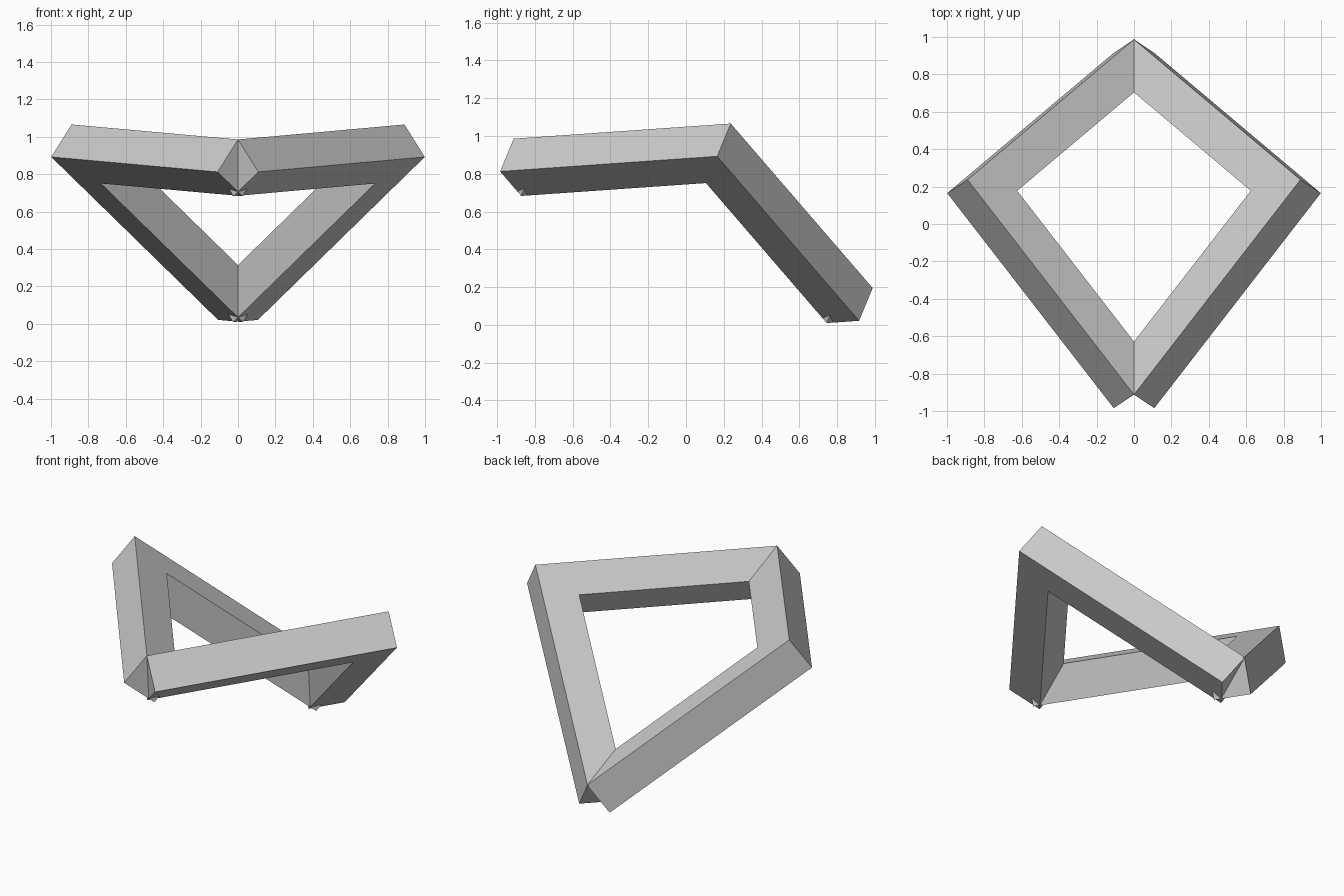
import bpy
from mathutils import Vector, Matrix

if "Cube" in bpy.data.objects:
    bpy.data.objects.remove(bpy.data.objects["Cube"])

LENGTH = 1.456   # outer edge of each beam
THICK = 0.217    # square section
CORNER = Vector((0.89, 0.237, 1.066))   # upper outer corner of the right elbow

# Perpendicular beam directions of the right half
front_dir = Vector((-0.611, -0.789, -0.055)).normalized()
back_dir = Vector((-0.611, 0.518, -0.598))
back_dir = (back_dir - front_dir * back_dir.dot(front_dir)).normalized()
down_dir = front_dir.cross(back_dir)
if down_dir.z > 0:
    down_dir = -down_dir


def beam(name, start, along, inward, length, side):
    """Square-ended box beam from its upper outer corner; side=-1 mirrors in x."""
    def place(a, i, d):
        p = start + along * a + inward * i + down_dir * d
        return Vector((p.x * side, p.y, p.z))
    verts = [place(a, i, d) for a in (0, length) for i in (0, THICK) for d in (0, THICK)]
    faces = [(0, 1, 3, 2), (4, 6, 7, 5), (0, 4, 5, 1), (2, 3, 7, 6), (0, 2, 6, 4), (1, 5, 7, 3)]
    # keep normals outward for either handedness
    if along.cross(inward).dot(down_dir) * side < 0:
        faces = [f[::-1] for f in faces]
    mesh = bpy.data.meshes.new(name)
    mesh.from_pydata(verts, [], faces)
    mesh.update()
    obj = bpy.data.objects.new(name, mesh)
    bpy.context.collection.objects.link(obj)


for label, side in (("right", 1), ("left", -1)):
    # front beam butts against the full-length back beam at the elbow
    beam(f"front_beam_{label}", CORNER + front_dir * THICK, front_dir, back_dir, LENGTH - THICK, side)
    beam(f"back_beam_{label}", CORNER, back_dir, front_dir, LENGTH, side)
